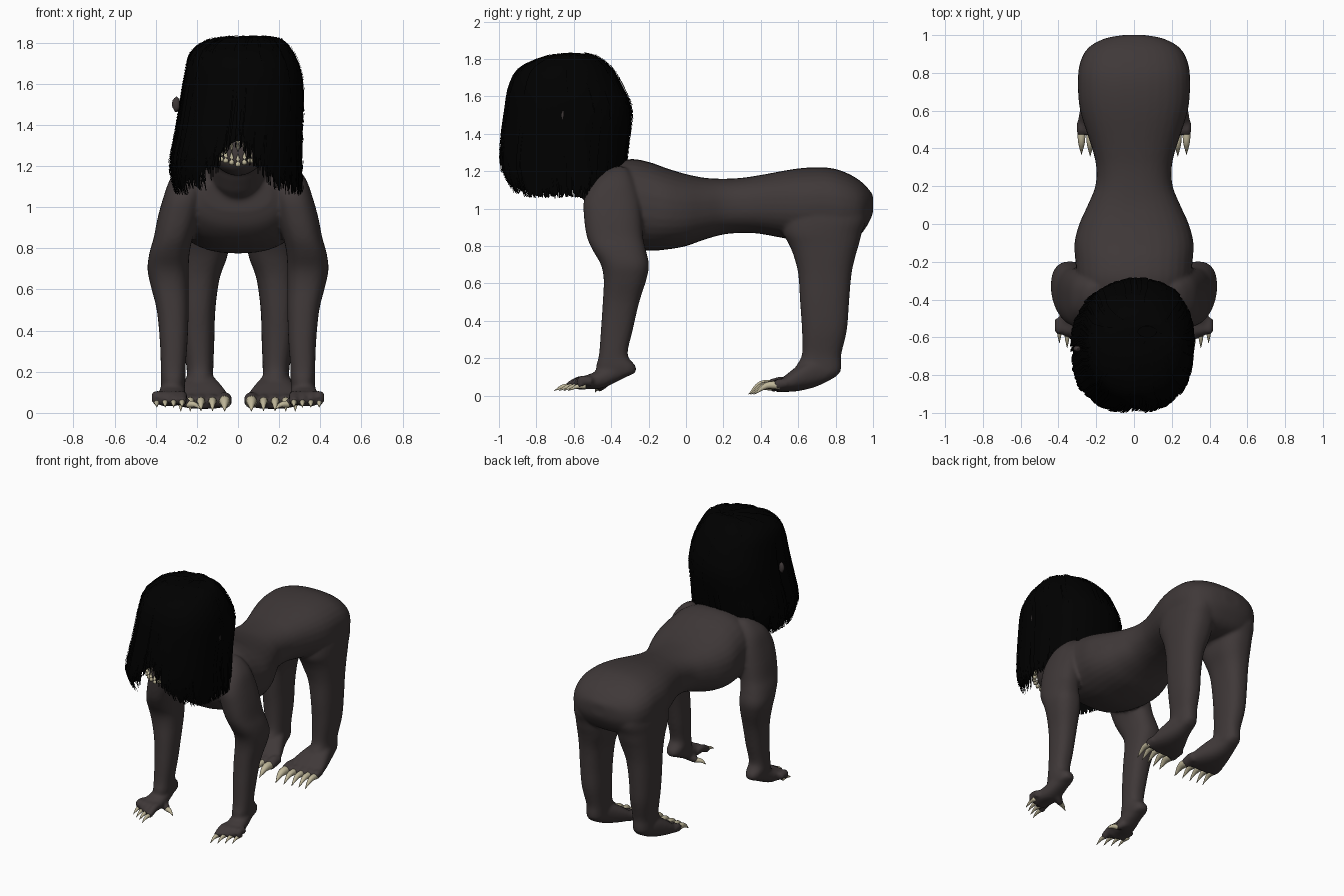
import bpy
import bmesh
import random
from math import sin, cos, pi, exp
from mathutils import Vector, Matrix

random.seed(4)
default = bpy.data.objects.get("Cube")
if default:
    bpy.data.objects.remove(default, do_unlink=True)


def material(name, colour):
    mat = bpy.data.materials.new(name)
    mat.use_nodes = True
    mat.diffuse_color = (*colour, 1)
    node = next(n for n in mat.node_tree.nodes if n.type == "BSDF_PRINCIPLED")
    node.inputs["Base Color"].default_value = (*colour, 1)
    node.inputs["Roughness"].default_value = 0.8
    return mat


SKIN = material("dark_grey_skin", (0.05, 0.04, 0.04))
HAIR = material("black_hair", (0, 0, 0))
IVORY = material("ivory_claw", (0.52, 0.47, 0.32))


def finish(name, bm, mat):
    bmesh.ops.recalc_face_normals(bm, faces=bm.faces)
    for face in bm.faces:
        face.smooth = True
    mesh = bpy.data.meshes.new(name)
    bm.to_mesh(mesh)
    bm.free()
    mesh.materials.append(mat)
    obj = bpy.data.objects.new(name, mesh)
    bpy.context.scene.collection.objects.link(obj)
    return obj


def spline(rows, u):
    """Smooth row of values at position u along a list of rows."""
    last = len(rows) - 1
    i = min(int(u), last - 1)
    t = u - i
    quad = zip(rows[max(i - 1, 0)], rows[i], rows[i + 1], rows[min(i + 2, last)])
    return [b + t * ((c - a) + t * ((2 * a - 5 * b + 4 * c - d)
            + t * (3 * (b - c) + d - a))) / 2 for a, b, c, d in quad]


def oval(low_a, high_a, low_b, high_b, angle, power=2.4):
    """Point on a rounded box given by its bounds."""
    def bulge(v):
        return (1 if v > 0 else -1) * abs(v) ** (2 / power)
    a = (low_a + high_a) / 2 + bulge(cos(angle)) * (high_a - low_a) / 2
    b = (low_b + high_b) / 2 + bulge(sin(angle)) * (high_b - low_b) / 2
    return a, b


def skin_rings(bm, rings, caps=True):
    rings = [[bm.verts.new(p) for p in ring] for ring in rings]
    n = len(rings[0])
    for low, high in zip(rings, rings[1:]):
        for k in range(n):
            bm.faces.new((low[k], low[(k + 1) % n], high[(k + 1) % n], high[k]))
    if caps:
        bm.faces.new(rings[0])
        bm.faces.new(rings[-1])


def loft(bm, axis, rows, sides=32, steps=4):
    """Rows are position along axis, x bounds, then bounds of the third axis."""
    rings = []
    for j in range((len(rows) - 1) * steps + 1):
        s, *bounds = spline(rows, j / steps)
        ring = [oval(*bounds, 2 * pi * k / sides) for k in range(sides)]
        rings.append([(a, s, b) if axis == "y" else (a, b, s) for a, b in ring])
    skin_rings(bm, rings)


def tube(bm, points, radii, sides=12, steps=4):
    """Tapering round tube through points."""
    rows = [(*p, r) for p, r in zip(points, radii)]
    samples = [spline(rows, j / steps) for j in range((len(rows) - 1) * steps + 1)]
    rings = []
    for j, (x, y, z, r) in enumerate(samples):
        ahead = Vector(samples[min(j + 1, len(samples) - 1)][:3])
        behind = Vector(samples[max(j - 1, 0)][:3])
        turn = (ahead - behind).to_track_quat("Z", "Y")
        rings.append([Vector((x, y, z)) + turn @ Vector((r * cos(a), r * sin(a), 0))
                      for a in (2 * pi * k / sides for k in range(sides))])
    skin_rings(bm, rings)


def ball(bm, centre, size):
    bmesh.ops.create_uvsphere(bm, u_segments=32, v_segments=20, radius=1,
                              matrix=Matrix.Translation(centre) @ Matrix.Diagonal((*size, 1)))


def mirror(bm):
    copy = bmesh.ops.duplicate(bm, geom=bm.verts[:] + bm.edges[:] + bm.faces[:])
    verts = [g for g in copy["geom"] if isinstance(g, bmesh.types.BMVert)]
    bmesh.ops.scale(bm, vec=(-1, 1, 1), verts=verts)


body = bmesh.new()
claws = bmesh.new()

# Arms and palms
loft(body, "z", [
    (1.225, .18, .23, -.38, -.33), (1.2, .15, .275, -.435, -.3), (1.14, .15, .328, -.5, -.27),
    (1.05, .17, .362, -.545, -.245),
    (.95, .19, .39, -.545, -.235), (.85, .22, .41, -.53, -.23), (.78, .235, .43, -.5, -.215),
    (.7, .24, .44, -.455, -.198), (.62, .24, .425, -.44, -.212), (.5, .24, .395, -.445, -.25),
    (.35, .245, .38, -.455, -.285), (.22, .255, .375, -.465, -.312),
    (.16, .255, .375, -.48, -.27), (.12, .26, .37, -.48, -.275), (.09, .27, .36, -.48, -.36)])
loft(body, "y", [
    (-.28, .28, .35, .12, .17), (-.36, .26, .37, .08, .18), (-.45, .255, .385, .04, .14),
    (-.53, .26, .4, .035, .11), (-.57, .27, .405, .03, .085)])

# Fingers with claws, and a thumb pointing inward
for i in range(4):
    x, y = .272 + .041 * i, -.63 + .025 * i
    tube(body, [(x, -.5, .075), (x, -.56, .082), (x, y, .05)], [.025, .026, .024])
    tube(claws, [(x, y + .02, .052), (x, y - .03, .048), (x, y - .075, .026)],
         [.016, .011, .001])
tube(body, [(.3, -.43, .08), (.265, -.45, .055), (.235, -.465, .04)], [.032, .026, .021])
tube(claws, [(.245, -.46, .042), (.21, -.475, .04), (.18, -.485, .018)], [.018, .013, .001])

# Legs and feet
loft(body, "z", [
    (1.08, .04, .27, .55, .95), (.95, .02, .292, .52, .965), (.87, .03, .295, .52, .94),
    (.81, .042, .292, .55, .925),
    (.75, .055, .29, .575, .907), (.65, .09, .285, .6, .885), (.5, .11, .28, .61, .872),
    (.35, .115, .27, .62, .86), (.22, .12, .25, .62, .83), (.16, .12, .25, .59, .83),
    (.12, .12, .25, .58, .82), (.08, .13, .24, .57, .76)])
loft(body, "y", [
    (.8, .14, .23, .1, .16), (.7, .11, .26, .05, .2), (.6, .065, .287, .025, .16),
    (.52, .035, .3, .02, .1), (.48, .04, .3, .02, .075)])

# Toes with claws, the inner toe largest
for i, x in enumerate((.065, .124, .18, .232, .278)):
    r, y = (.035 if i == 0 else .026), .45 + .008 * i
    tube(body, [(x, .54, .065), (x, .5, .065), (x, y, .052)], [r, r * 1.05, r])
    tube(claws, [(x, y + .02, .054), (x, y - .05, .054), (x, y - .115, .008)],
         [r * .83, r * .68, .001])

# Ears
ball(body, (.301, -.66, 1.5), (.022, .018, .042))
mirror(body)
mirror(claws)

# Torso: y, half width, bottom, top
torso = [
    (-.53, .16, .98, 1.14), (-.5, .22, .9, 1.19), (-.42, .27, .83, 1.235),
    (-.3, .3, .79, 1.265), (-.2, .31, .775, 1.25), (-.1, .315, .782, 1.215),
    (0, .29, .8, 1.185), (.1, .245, .835, 1.165), (.2, .205, .862, 1.16),
    (.3, .2, .87, 1.165), (.4, .222, .865, 1.18), (.6, .285, .83, 1.215),
    (.75, .297, .83, 1.22), (.85, .287, .83, 1.195), (.93, .245, .86, 1.15),
    (.98, .16, .93, 1.1), (1, .06, .98, 1.07)]
loft(body, "y", [(y, -w, w, low, high) for y, w, low, high in torso])

# Neck, head and jaw
tube(body, [(0, -.35, 1.1), (0, -.48, 1.17), (0, -.6, 1.36)], [.14, .14, .15], sides=24)
ball(body, (0, -.64, 1.5), (.25, .27, .27))
tube(body, [(0, -.6, 1.36), (0, -.78, 1.28), (0, -.88, 1.25), (0, -.93, 1.25)],
     [.2, .135, .09, .03], sides=24)

# Fuse the body into one smooth skin
skin = finish("body", body, SKIN)
fuse = skin.modifiers.new("fuse", "REMESH")
fuse.mode = "VOXEL"
fuse.voxel_size = 0.011
fuse.use_smooth_shade = True
relax = skin.modifiers.new("relax", "SMOOTH")
relax.factor = 0.5
relax.iterations = 4
finish("claws", claws, IVORY)

# Teeth in two rows round the muzzle, the lower row rising at the cheeks
teeth = bmesh.new()
for i in range(9):
    a = (i - 4) * .3
    x, y = .105 * sin(a), -.86 - .085 * cos(a)
    for root, tip in ((1.33, 1.27), (1.2 + abs(x) * .3, 1.26 + abs(x) * .3)):
        tube(teeth, [(x, y, root), (x, y - .008, (root + tip) / 2), (x, y, tip)],
             [.013, .01, .001], sides=8, steps=2)
finish("teeth", teeth, IVORY)

# Hair: an inner cap with hanging strands over it, short over mouth and nape
HAIR_ROWS = [
    (1.825, -.6, -.54, .02, .12), (1.815, -.73, -.485, -.13, .21),
    (1.75, -.885, -.4, -.228, .268), (1.65, -.945, -.34, -.255, .308),
    (1.52, -.968, -.29, -.278, .318), (1.35, -.99, -.308, -.305, .312),
    (1.2, -.992, -.325, -.333, .312), (1.07, -.94, -.36, -.308, .315)]


def hair_length(angle):
    front = abs((angle + pi / 2 + pi) % (2 * pi) - pi)
    mouth = .13 * exp(-(front / .3) ** 2) + .1 * exp(-(front / .75) ** 2)
    return 1 - mouth - .12 * exp(-((pi - front) / .6) ** 2)


def hair_point(angle, along, scale):
    along = min(along, 1)
    z, y0, y1, x0, x1 = spline(HAIR_ROWS, along * (len(HAIR_ROWS) - 1))
    x, y = oval(x0, x1, y0, y1, angle, 2 + along / 2)
    return Vector((x * scale, (y + .63) * scale - .63, z + (scale - 1) * .4))


hair = bmesh.new()
around = [2 * pi * k / 64 for k in range(64)]
skin_rings(hair, [[hair_point(a, hair_length(a) * j / 20 * .94, .96) for a in around]
                  for j in range(21)], caps=False)
hair.faces.new([hair.verts.new(hair_point(a, 0, .96)) for a in around])
for _ in range(1500):
    angle = random.uniform(0, 2 * pi)
    clump = .008 * sin(angle * 9) + .006 * sin(angle * 17)
    scale = random.uniform(.965, 1.015) + clump
    start = random.choice((0, .05, .15))
    end = hair_length(angle) * random.uniform(.91, 1.03) + clump * 2
    sway = random.uniform(-.07, .07)
    previous = None
    for j in range(13):
        t = j / 12
        width = .016 * (1 - .7 * t ** 4)
        a = angle + sway * t
        middle = hair_point(a, start + (end - start) * t, scale)
        side = (hair_point(a + .02, .6, 1) - hair_point(a - .02, .6, 1)).normalized()
        pair = [hair.verts.new(middle + side * width * s / 2) for s in (-1, 1)]
        if previous:
            hair.faces.new((*previous, pair[1], pair[0]))
        previous = pair
finish("hair", hair, HAIR)
